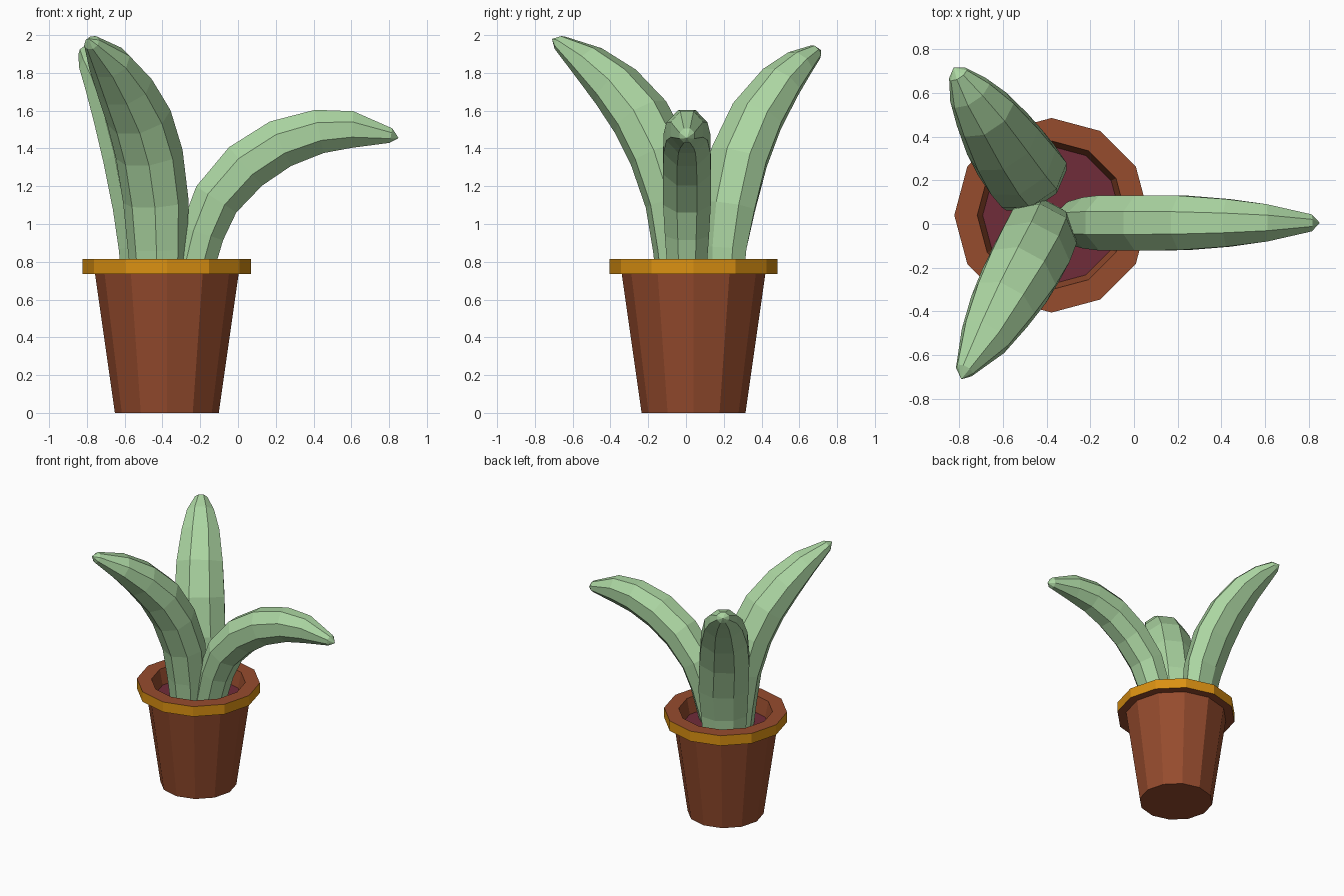
import bpy, bmesh, math
from mathutils import Vector

if "Cube" in bpy.data.objects:
    bpy.data.objects.remove(bpy.data.objects["Cube"])

PX, PY = -0.377, 0.04      # pot axis


def material(name, rgb):
    m = bpy.data.materials.new(name)
    m.diffuse_color = (*rgb, 1)
    m.use_nodes = True
    m.node_tree.nodes["Principled BSDF"].inputs["Base Color"].default_value = m.diffuse_color
    return m


LEAF = material("leaf green", (0.41, 0.67, 0.36))
CLAY = material("terracotta", (0.305, 0.072, 0.027))
GOLD = material("gold trim", (0.70, 0.28, 0.006))
SOIL = material("dark soil", (0.162, 0.025, 0.042))


def finish(bm, name, mats):
    bmesh.ops.recalc_face_normals(bm, faces=bm.faces)
    me = bpy.data.meshes.new(name)
    bm.to_mesh(me)
    bm.free()
    for m in mats:
        me.materials.append(m)
    ob = bpy.data.objects.new(name, me)
    bpy.context.collection.objects.link(ob)
    return ob


def bridge(bm, a, b):
    n = len(a)
    return [bm.faces.new((a[i], a[(i + 1) % n], b[(i + 1) % n], b[i])) for i in range(n)]


# Pot: 12-sided lathe, closed by the bottom and the inner floor
def pot():
    profile = [(0.275, 0), (0.38, 0.735), (0.445, 0.735), (0.445, 0.815),
               (0.34, 0.815), (0.31, 0.67)]
    bm = bmesh.new()
    rings = []
    for r, z in profile:
        rings.append([bm.verts.new((PX + r * math.cos(i * math.pi / 6),
                                    PY + r * math.sin(i * math.pi / 6), z)) for i in range(12)])
    for k in range(len(rings) - 1):
        for f in bridge(bm, rings[k], rings[k + 1]):
            f.material_index = 1 if k == 2 else 0      # gold band on the rim side
    bm.faces.new(rings[0])
    bm.faces.new(rings[-1])
    finish(bm, "pot", [CLAY, GOLD])


# Soil disc inside the pot
def soil():
    bm = bmesh.new()
    vs = [bm.verts.new((PX + 0.315 * math.cos(i * math.pi / 6),
                        PY + 0.315 * math.sin(i * math.pi / 6), 0.695)) for i in range(12)]
    f = bm.faces.new(vs)
    f.normal_update()
    finish(bm, "soil", [SOIL])


# Leaf: 8-sided tube along a path of (x, y, z, half width, half thickness), pointed at the tip
def leaf(name, path, tip):
    bm = bmesh.new()
    pts = [Vector(p[:3]) for p in path] + [Vector(tip)]
    out = pts[-1] - pts[0]
    out.z = 0
    side = Vector((0, 0, 1)).cross(out).normalized()
    rings = []
    for i, p in enumerate(path):
        t = (pts[i + 1] - pts[max(i - 1, 0)]).normalized()
        nrm = t.cross(side).normalized()
        s = nrm.cross(t).normalized()
        ring = []
        for k in range(8):
            a = (k + 0.5) * math.pi / 4
            ring.append(bm.verts.new(pts[i] + (s * math.cos(a) * p[3] + nrm * math.sin(a) * p[4]) / 0.95))
        rings.append(ring)
    for a, b in zip(rings, rings[1:]):
        bridge(bm, a, b)
    bm.faces.new(rings[0])
    end = bm.verts.new(tip)
    for k in range(8):
        bm.faces.new((rings[-1][k], rings[-1][(k + 1) % 8], end))
    finish(bm, name, [LEAF])


pot()
soil()
leaf("right_leaf", [
    (-0.26, 0.005, 0.68, 0.10, 0.11), (-0.19, 0.005, 0.95, 0.12, 0.12),
    (-0.115, 0.005, 1.13, 0.13, 0.13), (0.04, 0.005, 1.305, 0.13, 0.138),
    (0.225, 0.005, 1.425, 0.128, 0.134), (0.43, 0.005, 1.49, 0.112, 0.12),
    (0.605, 0.005, 1.50, 0.088, 0.10), (0.81, 0.005, 1.468, 0.04, 0.04)],
    (0.85, 0.005, 1.455))
leaf("front_leaf", [
    (-0.42, -0.02, 0.68, 0.14, 0.125), (-0.425, -0.03, 0.87, 0.155, 0.135),
    (-0.435, -0.06, 1.12, 0.17, 0.145), (-0.47, -0.14, 1.37, 0.175, 0.15),
    (-0.525, -0.24, 1.565, 0.17, 0.148), (-0.60, -0.37, 1.725, 0.15, 0.13),
    (-0.68, -0.515, 1.855, 0.115, 0.095), (-0.775, -0.67, 1.96, 0.042, 0.04)],
    (-0.79, -0.71, 1.98))
leaf("back_leaf", [
    (-0.465, 0.185, 0.68, 0.155, 0.10), (-0.47, 0.19, 0.87, 0.17, 0.11),
    (-0.485, 0.22, 1.09, 0.185, 0.13), (-0.535, 0.28, 1.35, 0.185, 0.14),
    (-0.60, 0.375, 1.57, 0.172, 0.13), (-0.68, 0.50, 1.75, 0.14, 0.105),
    (-0.75, 0.60, 1.85, 0.10, 0.075), (-0.805, 0.685, 1.91, 0.045, 0.04)],
    (-0.825, 0.715, 1.92))
